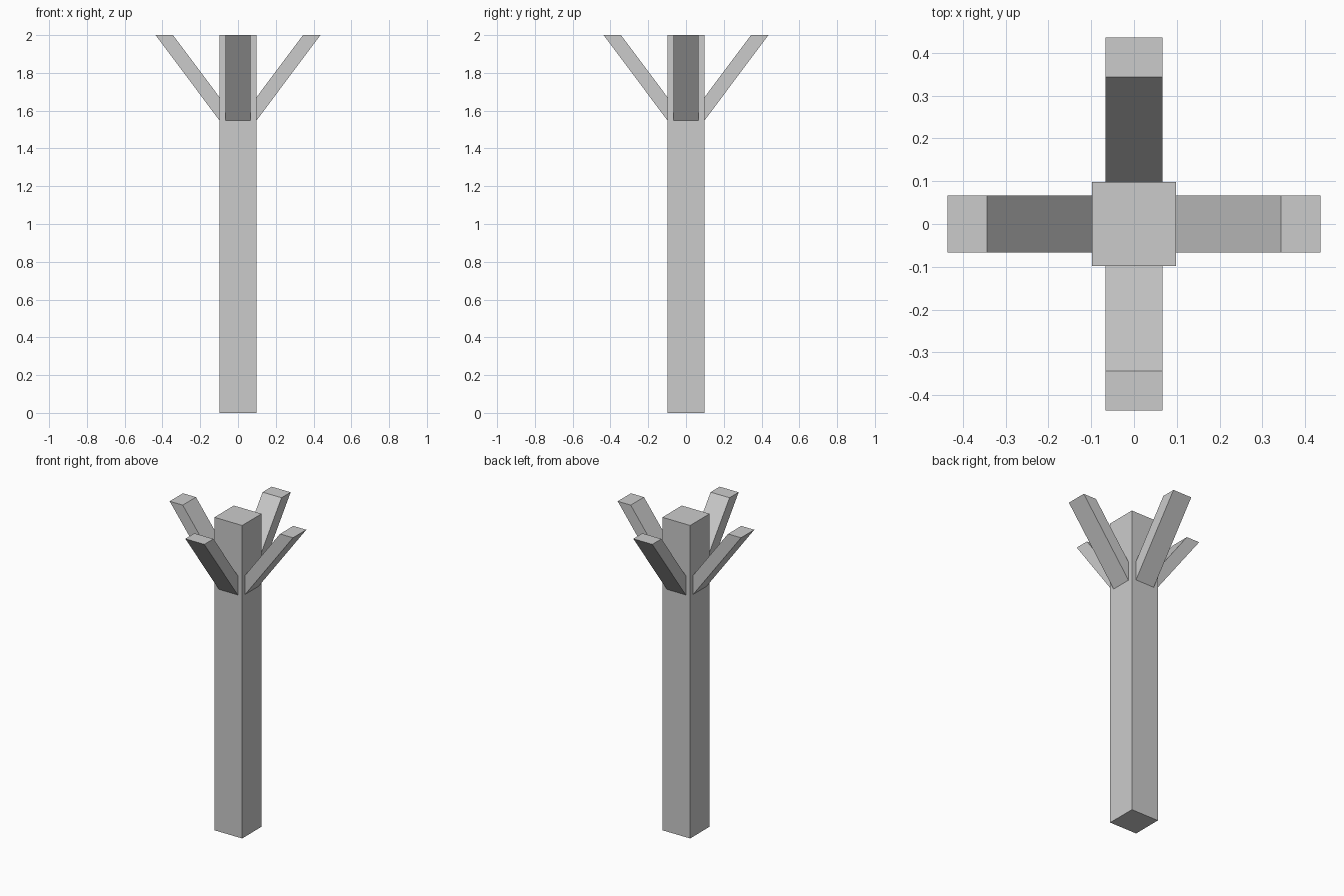
import bpy, bmesh
from math import pi
from mathutils import Matrix

if "Cube" in bpy.data.objects:
    bpy.data.objects.remove(bpy.data.objects["Cube"])

POST = 0.098       # half width of the post
BRACE = 0.067      # half width of a brace
TOP = 2.0


def finish(name, bm):
    bmesh.ops.recalc_face_normals(bm, faces=bm.faces)
    mesh = bpy.data.meshes.new(name)
    bm.to_mesh(mesh)
    bm.free()
    obj = bpy.data.objects.new(name, mesh)
    bpy.context.collection.objects.link(obj)
    return obj


def prism(name, profile, half_width, angle=0.0):
    """Extrude an x-z profile along y, then turn it about the post axis."""
    bm = bmesh.new()
    face = bm.faces.new([bm.verts.new((x, -half_width, z)) for x, z in profile])
    ext = bmesh.ops.extrude_face_region(bm, geom=[face])
    verts = [v for v in ext["geom"] if isinstance(v, bmesh.types.BMVert)]
    bmesh.ops.translate(bm, verts=verts, vec=(0, 2 * half_width, 0))
    bmesh.ops.rotate(bm, verts=bm.verts, cent=(0, 0, 0),
                     matrix=Matrix.Rotation(angle, 3, 'Z'))
    return finish(name, bm)


# Square upright post
prism("post", [(-POST, 0), (POST, 0), (POST, TOP), (-POST, TOP)], POST)

# Four slanted braces, cut flush with the post and level at the top
brace_profile = [(POST, 1.548), (0.436, TOP), (0.344, TOP), (POST, 1.671)]
for i, side in enumerate(("right", "back", "left", "front")):
    prism(f"{side}_brace", brace_profile, BRACE, i * pi / 2)
